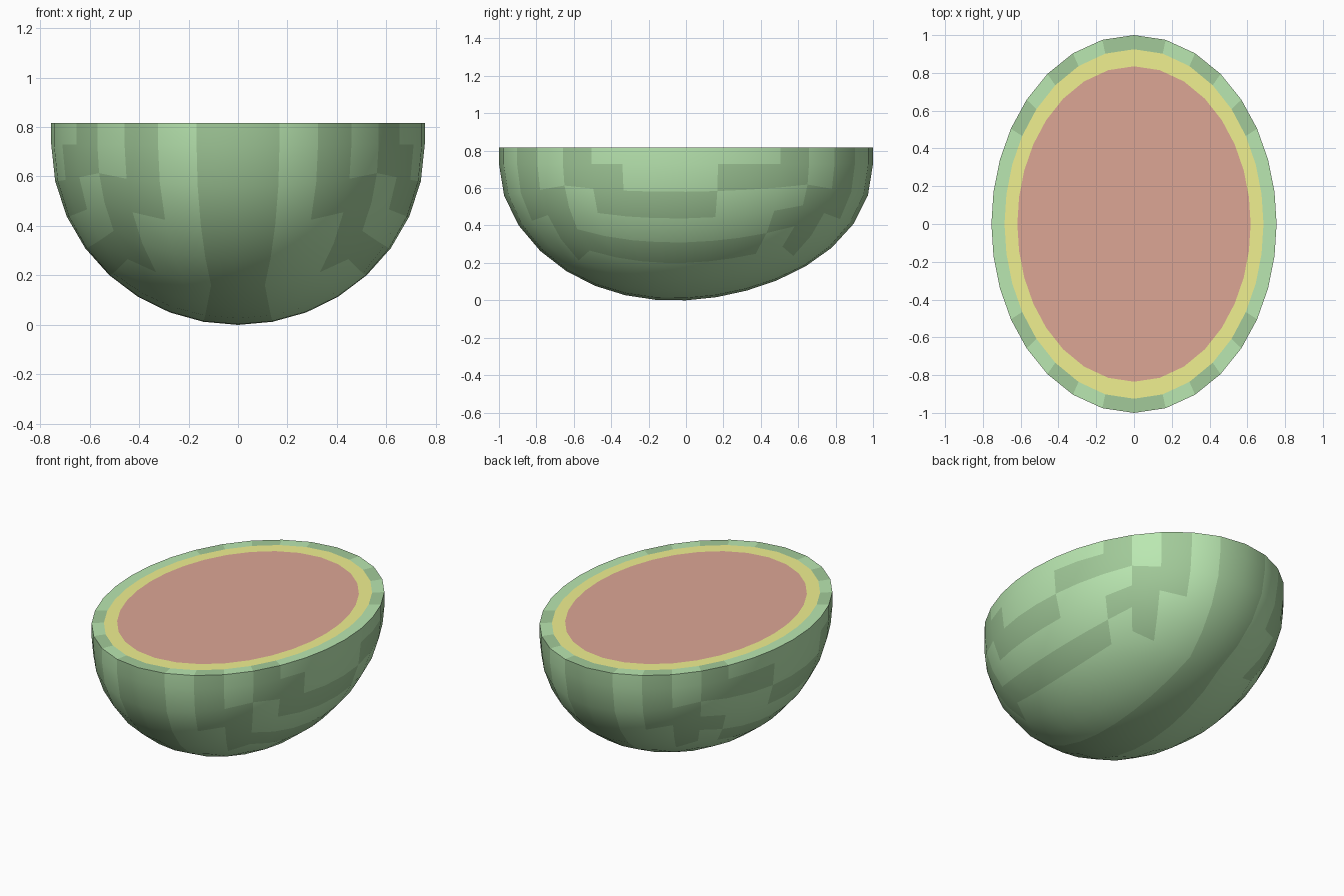
import bpy, bmesh, math

if "Cube" in bpy.data.objects:
    bpy.data.objects.remove(bpy.data.objects["Cube"])

CX, CY, CZ = 0.95, 0.83, 1.0      # cube proportions before rounding
RX, RY, RZ = 0.755, 1.0, 0.73     # half sizes of the melon
TOP = 0.817                       # height of the cut


def material(name, rgb):
    m = bpy.data.materials.new(name)
    m.diffuse_color = (*rgb, 1)
    m.use_nodes = True
    m.node_tree.nodes["Principled BSDF"].inputs["Base Color"].default_value = m.diffuse_color
    return m


light = material("light_green", (0.49, 0.80, 0.44))
dark = material("dark_green", (0.36, 0.59, 0.32))
yellow = material("yellow", (0.87, 0.87, 0.28))
red = material("red", (0.72, 0.38, 0.30))

# Stripe patterns, rows run from the rim down (D = dark, L = light)
END_ROWS = ["DLDL", "DLDD", "DLLD", "DLLD"]                      # centre outwards
SIDE_ROWS = ["DDLLLDDD", "LDDDDLLL", "LLLLLLLD", "DDDDDDDL"]     # front to back
RIM_SIDE = "DLLLLLLD"


def is_dark(c, rim=False):
    """Stripe lookup from a face centre on the -1..1 cube."""
    col = min(3, int(abs(c.x) * 4))
    row = min(3, int(-c.z * 4))
    if abs(c.x) > 0.999:
        return (RIM_SIDE if rim else SIDE_ROWS[row])[min(7, int((c.y + 1) * 4))] == "D"
    if abs(c.y) > 0.999:
        return END_ROWS[0 if rim else row][col] == "D"
    return col == 0


def rounded(p):
    """Cube point to ellipsoid, with a slight sag toward the front."""
    w = [math.tan(v * math.pi / 4) for v in p]
    d = (CX * w[0], CY * w[1], CZ * w[2])
    n = math.sqrt(sum(v * v for v in d))
    y = RY * d[1] / n
    sag = 0.045 * y * (1 - y * y) * abs(d[2] / n)
    return RX * d[0] / n, y, RZ + RZ * d[2] / n + sag


def finish(bm, name, mats):
    me = bpy.data.meshes.new(name)
    bm.to_mesh(me)
    bm.free()
    for m in mats:
        me.materials.append(m)
    ob = bpy.data.objects.new(name, me)
    bpy.context.collection.objects.link(ob)
    bpy.context.view_layer.objects.active = ob
    ob.select_set(True)
    bpy.ops.object.shade_smooth_by_angle(angle=math.radians(35))
    ob.select_set(False)
    return ob


# Rind: lower half of a subdivided cube, rounded, with a flat lip
bm = bmesh.new()
bmesh.ops.create_cube(bm, size=2)
bmesh.ops.subdivide_edges(bm, edges=bm.edges[:], cuts=7, use_grid_fill=True)
upper = [f for f in bm.faces if f.calc_center_median().z > 0]
bmesh.ops.delete(bm, geom=upper, context="FACES")
for f in bm.faces:
    f.material_index = int(is_dark(f.calc_center_median()))
rim_edges = [e for e in bm.edges if e.is_boundary]
rim_dark = [int(is_dark((e.verts[0].co + e.verts[1].co) / 2, True)) for e in rim_edges]
for v in bm.verts:
    v.co = rounded(v.co)
low = min(v.co.z for v in bm.verts)
for v in bm.verts:
    v.co.z -= low
rim = sorted({v for e in rim_edges for v in e.verts},
             key=lambda v: math.atan2(v.co.y, v.co.x))
outline = [(v.co.x, v.co.y) for v in rim]
upper_ring = {v: bm.verts.new((v.co.x, v.co.y, TOP)) for v in rim}
inner_ring = {v: bm.verts.new((v.co.x * 0.908, v.co.y * 0.925, TOP)) for v in rim}
for e, k in zip(rim_edges, rim_dark):
    a, b = e.verts
    for q in ((a, b, upper_ring[b], upper_ring[a]),
              (upper_ring[a], upper_ring[b], inner_ring[b], inner_ring[a])):
        bm.faces.new(q).material_index = k
bmesh.ops.recalc_face_normals(bm, faces=bm.faces[:])
bottom = min(bm.faces, key=lambda f: f.calc_center_median().z)
if bottom.normal.z > 0:
    bmesh.ops.reverse_faces(bm, faces=bm.faces[:])
finish(bm, "rind", [light, dark])


def ring(bm, sx, sy):
    return [bm.verts.new((x * sx, y * sy, TOP)) for x, y in outline]


# Pale layer between rind and flesh
bm = bmesh.new()
outer, inner = ring(bm, 0.908, 0.925), ring(bm, 0.818, 0.835)
for i in range(len(outer)):
    j = (i + 1) % len(outer)
    bm.faces.new((outer[i], outer[j], inner[j], inner[i]))
finish(bm, "inner_rind", [yellow])

# Red flesh
bm = bmesh.new()
bm.faces.new(ring(bm, 0.818, 0.835))
finish(bm, "flesh", [red])
